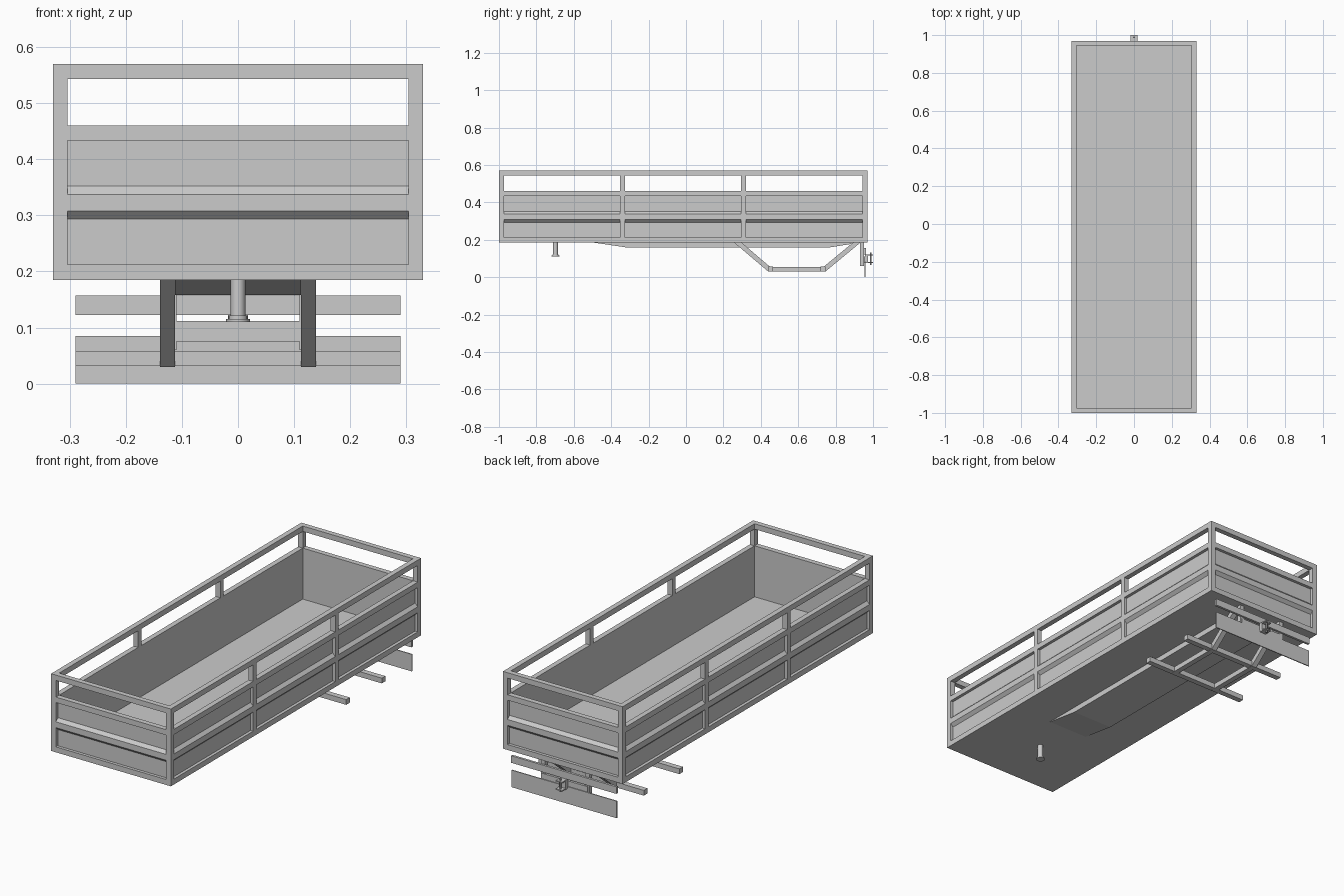
import bpy
from mathutils import Vector

if "Cube" in bpy.data.objects:
    bpy.data.objects.remove(bpy.data.objects["Cube"])

W, F, B = 0.33, -1.0, 0.97        # half width, front and back of the body
T, D = 0.026, 0.015               # frame thickness, panel recess
Z0, Z1 = 0.185, 0.57              # body bottom and top


def mesh(name, verts, faces):
    me = bpy.data.meshes.new(name)
    me.from_pydata(verts, [], faces)
    ob = bpy.data.objects.new(name, me)
    bpy.context.collection.objects.link(ob)
    return ob


def prism(name, profile, start, end):
    """Extrude a list of 3D profile points (as offsets) from start to end."""
    n = len(profile)
    start, end = Vector(start), Vector(end)
    verts = [start + Vector(p) for p in profile] + [end + Vector(p) for p in profile]
    faces = [tuple(range(n)), tuple(range(2 * n - 1, n - 1, -1))]
    faces += [(i, i + n, (i + 1) % n + n, (i + 1) % n) for i in range(n)]
    ob = mesh(name, verts, faces)
    bpy.context.view_layer.objects.active = ob
    ob.select_set(True)
    bpy.ops.object.mode_set(mode='EDIT')
    bpy.ops.mesh.select_all(action='SELECT')
    bpy.ops.mesh.normals_make_consistent(inside=False)
    bpy.ops.object.mode_set(mode='OBJECT')
    ob.select_set(False)
    return ob


def box(name, x0, x1, y0, y1, z0, z1):
    quad = [(0, y0, z0), (0, y1, z0), (0, y1, z1), (0, y0, z1)]
    return prism(name, quad, (x0, 0, 0), (x1, 0, 0))


def cylinder(name, r, x, y, z0, z1, sides=16):
    bpy.ops.mesh.primitive_cylinder_add(vertices=sides, radius=r, depth=z1 - z0,
                                        location=(x, y, (z0 + z1) / 2))
    ob = bpy.context.object
    ob.name = name
    bpy.ops.object.shade_smooth_by_angle()
    ob.select_set(False)
    return ob


# Floor
box("floor", -W, W, F, B, Z0, 0.206)

# Horizontal rails: sill, middle rail and top rail on every side
rails = {"sill": (Z0, 0.212), "middle_rail": (0.433, 0.46), "top_rail": (0.543, Z1)}
for name, (a, b) in rails.items():
    for s in (-1, 1):
        x0, x1 = sorted((s * W, s * (W - T)))
        box("side_" + name, x0, x1, F, B, a, b)
    box("front_" + name, -W + T, W - T, F, F + T, a, b)
    box("back_" + name, -W + T, W - T, B - T, B, a, b)

# Posts along both sides
for s in (-1, 1):
    x0, x1 = sorted((s * W, s * (W - T)))
    for y0, y1 in ((F, F + T), (-0.352, -0.326), (0.295, 0.321), (B - T, B)):
        box("post", x0, x1, y0, y1, Z0, Z1)

# Recessed panels and chamfered ribs
rib = [(D, 0.293), (0, 0.308), (0, 0.337), (D, 0.352)]
for s in (-1, 1):
    x0, x1 = sorted((s * (W - D), s * (W - T)))
    box("side_panel", x0, x1, F + T, B - T, 0.2, 0.445)
    prism("side_rib", [(s * (W - d), 0, z) for d, z in rib], (0, F + T, 0), (0, B - T, 0))
box("front_panel", -W + T, W - T, F + D, F + T, 0.2, 0.445)
box("back_panel", -W + T, W - T, B - T, B - D, 0.2, 0.445)
prism("front_rib", [(0, F + d, z) for d, z in rib], (-W + T, 0, 0), (W - T, 0, 0))
prism("back_rib", [(0, B - d, z) for d, z in rib], (-W + T, 0, 0), (W - T, 0, 0))

# Tapered chassis beam under the floor
prism("chassis_beam", [(0, -0.5, 0.186), (0, -0.31, 0.158), (0, 0.76, 0.158), (0, 0.935, 0.186)],
      (-0.112, 0, 0), (0.112, 0, 0))

# Axle cradle: two bent struts carrying two cross bars
strut = [(0.255, 0.187), (0.44, 0.03), (0.745, 0.03), (0.935, 0.187),
         (0.895, 0.187), (0.735, 0.055), (0.45, 0.055), (0.295, 0.187)]
for s in (-1, 1):
    prism("axle_strut", [(0, y, z) for y, z in strut], (s * 0.112, 0, 0), (s * 0.139, 0, 0))
for y in (0.452, 0.732):
    box("axle_bar", -0.29, 0.29, y - 0.014, y + 0.014, 0.031, 0.057)

# King pin with flange
cylinder("king_pin", 0.013, 0, -0.698, 0.112, 0.19)
cylinder("king_pin_collar", 0.017, 0, -0.698, 0.114, 0.121)
cylinder("king_pin_flange", 0.021, 0, -0.698, 0.11, 0.115)

# Rear light bar, hanging brackets, cross beam and splash plate
box("light_bar", -0.29, 0.29, 0.95, 0.962, 0.122, 0.157)
for s in (-1, 1):
    box("rear_bracket", s * 0.122 - 0.012, s * 0.122 + 0.012, 0.93, 0.952, 0.06, 0.187)
box("rear_beam", -0.125, 0.125, 0.93, 0.956, 0.075, 0.112)
box("splash_plate", -0.29, 0.29, 0.955, 0.96, 0.0, 0.085)

# Tow hitch
box("hitch_plate", -0.018, 0.018, 0.956, 0.974, 0.075, 0.122)
for z in (0.075, 0.116):
    box("hitch_jaw", -0.018, 0.018, 0.966, 1.0, z, z + 0.006)
cylinder("hitch_pin", 0.005, 0, 0.988, 0.066, 0.132, 8)
